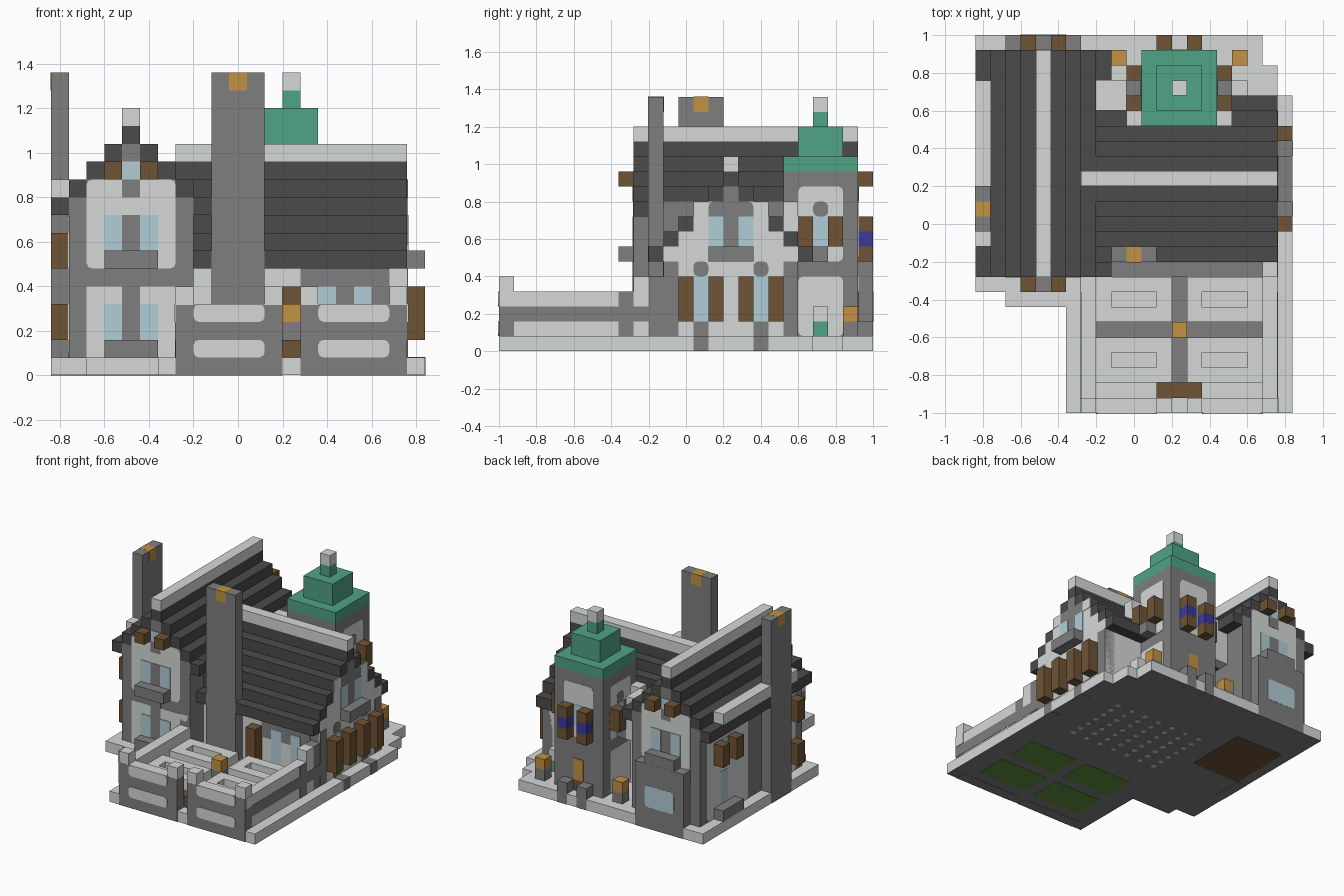
import bpy, bmesh
from mathutils import Vector

cube = bpy.data.objects.get("Cube")
if cube:
    bpy.data.objects.remove(cube)

CELL = 0.08


def material(name, rgb):
    lin = [((c / 255 + 0.055) / 1.055) ** 2.4 for c in rgb] + [1]
    m = bpy.data.materials.new(name)
    m.use_nodes = True
    m.diffuse_color = lin
    m.node_tree.nodes["Principled BSDF"].inputs["Base Color"].default_value = lin
    return m


light = material("light stone", (214, 217, 216))
mid = material("grey stone", (127, 127, 127))
dark = material("dark slate", (75, 75, 75))
wood = material("brown wood", (111, 84, 53))
gold = material("gold", (194, 145, 67))
teal = material("green copper", (80, 163, 133))
glass = material("window glass", (178, 206, 215))
blue = material("banner blue", (58, 58, 152))
grass = material("grass", (95, 143, 63))


def box(name, x, y, z, mat, bevel_axis=None):
    """Box between grid cells; optionally round the edges along one axis."""
    lo = Vector((x[0] - 10.5, y[0] - 12.5, z[0])) * CELL
    hi = Vector((x[1] - 10.5, y[1] - 12.5, z[1])) * CELL
    bm = bmesh.new()
    bmesh.ops.create_cube(bm, size=1)
    for v in bm.verts:
        v.co = [(lo[i] + hi[i]) / 2 + v.co[i] * (hi[i] - lo[i]) for i in range(3)]
    if bevel_axis is not None:
        edges = [e for e in bm.edges
                 if abs((e.verts[0].co - e.verts[1].co).normalized()[bevel_axis]) > 0.9]
        bmesh.ops.bevel(bm, geom=edges, offset=0.025, segments=2, profile=0.5, affect='EDGES')
    me = bpy.data.meshes.new(name)
    bm.to_mesh(me)
    bm.free()
    me.materials.append(mat)
    ob = bpy.data.objects.new(name, me)
    bpy.context.collection.objects.link(ob)
    return ob


def plate(name, axis, at, a, z, mat, layer=1, rounded=False):
    """Thin painted plate on a wall whose normal is the given axis."""
    t = (at - 0.03 * layer, at + 0.03 * layer)
    x, y = (t, a) if axis == 0 else (a, t)
    box(name, x, y, z, mat, axis if rounded else None)


def gable_roof(name, axis, centre, span, z, steps, wall):
    """Stepped roof shell over a stepped gable wall, with a pale ridge."""
    def part(label, a, k, mat):
        x, y = (span, a) if axis == 0 else (a, span)
        box(name + label, x, y, (k, k + 1), mat)
    for s in range(steps):
        h = steps - 0.5 - s
        if h < 1:
            part("_crest", (centre - h, centre + h), z + s, dark)
        else:
            part("_slope", (centre - h, centre - h + 1), z + s, dark)
            part("_slope", (centre + h - 1, centre + h), z + s, dark)
            part("_gable", (centre - h + 1, centre + h - 1), z + s, wall)
    part("_ridge", (centre - 0.5, centre + 0.5), z + steps, light)


# Stepped foundation with a grey underside
for x, y in [((0, 19), (8, 25)), ((18, 20), (8, 23)), ((19, 21), (0, 21)),
             ((2, 7), (7, 9)), ((6, 21), (0, 12))]:
    ob = box("foundation", x, y, (0.02, 1), light)
    ob.data.materials.append(mid)
    for p in ob.data.polygons:
        if p.normal.z < -0.5:
            p.material_index = 1
for x in ((8, 13), (14, 19)):
    for y in ((2, 5), (6, 9)):
        box("grass_underside", x, y, (0, 0.04), grass)
box("wood_underside", (1, 6), (15, 21), (0, 0.04), wood)
for i in range(7):
    for j in range(7):
        x, y = 8 + i * 1.5, 12.2 + j
        box("floor_stud", (x, x + 0.5), (y, y + 0.5), (0, 0.04), light, 2)

# Garden walls, posts and gate step
for x in ((7, 13), (14, 20)):
    box("garden_front_wall", x, (-0.01, 1), (0, 3.95), mid)
    box("garden_wall_top", x, (0, 1), (3.95, 4), light)
for x in ((8, 12), (15, 19)):
    for z in ((1, 2), (3, 4)):
        plate("front_wall_panel", 1, 0, x, z, light, 2, True)
for x, face in ((7, 7), (19, 20)):
    box("garden_side_wall", (x, x + 1), (1, 10), (1, 4), light)
    plate("side_wall_stripe", 0, face, (0, 11), (2, 3), mid)
    plate("side_wall_pier", 0, face, (8, 9), (1, 4), mid)
    plate("corner_panel", 0, face, (0, 1), (3, 4), light, 2)
    box("garden_post", (x, x + 1), (9, 10), (4, 5), light)
for x in (7, 12, 14, 19):
    box("wall_cap", (x, x + 1), (0, 1), (4, 5), light)
box("gate_step", (12, 15), (1, 2), (1, 2), wood)
box("house_corner_pier", (19, 20), (10, 11), (1, 5), mid)

# Garden beds, paths and fountain
for x in (8, 14):
    for y in (2, 6):
        box("bed_edge", (x, x + 5), (y, y + 1), (1, 3), light)
        box("bed_edge", (x, x + 5), (y + 2, y + 3), (1, 3), light)
        for e in (x, x + 4):
            box("bed_side", (e, e + 1), (y + 1, y + 2), (1, 3), light)
box("path_long", (13, 14), (2, 10), (1, 1.06), mid)
box("path_cross", (8, 19), (5, 6), (1, 1.06), mid)
box("fountain_column", (13, 14), (5, 6), (1, 3), mid)
box("fountain_top", (13, 14), (5, 6), (3, 4), gold)
box("terrace_step", (9, 19), (9, 11), (1, 1.5), mid)

# Tall wing with gables at the front and back
box("tall_wing_wall", (1, 8), (9, 24), (1, 10), mid)
gable_roof("tall_roof", 1, 4.5, (9, 24), 10, 4, mid)
for x, y in (((0, 1), (9, 24)), ((8, 9), (9, 10)), ((8, 9), (22, 24))):
    box("tall_roof_eave", x, y, (9, 10), dark)
for y, out in ((9, (8, 9)), (24, (24, 25))):
    plate("upper_panel", 1, y, (2, 7), (6, 11), light, 1, True)
    plate("lower_panel", 1, y, (2, 7), (1, 5), light, 1)
    plate("centre_pier", 1, y, (4, 5), (1, 9), mid, 2)
    plate("keystone", 1, y, (4, 5), (10, 11), mid, 2)
    plate("attic_window", 1, y, (4, 5), (11, 12), glass, 2)
    box("upper_sill", (3, 6), out, (6, 7), mid)
    for x in (3, 5):
        plate("upper_window", 1, y, (x, x + 1), (7, 9), glass, 3)
        plate("lower_window", 1, y, (x, x + 1), (2, 4), glass, 3)
        box("attic_shutter", (x, x + 1), out, (11, 12), wood)
box("front_sill", (3, 6), (8, 9), (1, 2), mid)
box("back_bay", (2, 7), (24, 25.01), (0, 6), mid)
plate("bay_window", 1, 25, (3, 6), (2, 4), glass, 1, True)

# Outer side of the tall wing
for y in ((11, 12), (15, 22)):
    box("eave_ledge", (0, 1), y, (10, 11), light)
plate("side_panel", 0, 1, (17, 23), (1, 9), light, 1, True)
plate("side_panel", 0, 1, (10, 12), (1, 9), light, 1, True)
for z in ((2, 5), (6, 8)):
    plate("side_window", 0, 1, (20, 21), z, glass, 2)
box("side_sill", (0, 1), (19, 22), (1, 2), mid)
for y, z in ((19, 6), (21, 6), (10, 6), (10, 2)):
    box("side_shutter", (0, 1), (y, y + 1), (z, z + 2), wood)

# Low wing with its gable on the +x side
box("low_wing_wall", (8, 20), (11, 20), (1, 6), light)
gable_roof("low_roof", 0, 15.5, (7, 20), 6, 6, light)
for y in ((11, 12), (19, 20)):
    box("corner_pier", (19, 20.03), y, (1, 6), mid)
plate("gable_arch", 0, 20, (14, 17), (7, 10), mid, 1, True)
plate("gable_key", 0, 20, (15, 16), (10, 11), mid)
box("gable_sill", (20, 21), (14, 17), (6, 7), mid)
for y in (13, 17):
    plate("gable_coping", 0, 20, (y, y + 1), (9, 10), light)
for y in (14, 16):
    plate("gable_window", 0, 20, (y, y + 1), (7, 9), glass, 2)
for y in (13, 17):
    plate("ground_window", 0, 20, (y, y + 1), (2, 5), glass)
    plate("window_arch", 0, 20, (y, y + 1), (5, 6), mid, 1, True)
    box("window_foot", (20, 21.03), (y, y + 1), (0, 1.03), mid)
    plate("window_foot", 0, 20, (y, y + 1), (1, 2), mid)
    for s in (y - 1, y + 1):
        box("ground_shutter", (20, 21), (s, s + 1), (2, 5), wood)

# Garden side of the low wing
box("garden_door", (13, 14), (10, 11), (1, 5), wood)
plate("front_band", 1, 11, (14, 19), (4, 6), mid)
for x in (15, 17):
    plate("garden_window", 1, 11, (x, x + 1), (2, 5), glass, 2)

# Chimneys
box("front_chimney", (9, 12), (9.97, 11), (1, 17), mid)
box("front_chimney_pot", (10, 11), (9.95, 11.02), (16, 17.01), gold)
box("side_chimney", (-0.01, 1), (12, 15), (0, 17), mid)
box("side_chimney_pot", (-0.03, 1.02), (13, 14), (16, 17.01), gold)

# Tower with copper roof
box("tower_wall", (11, 16), (19, 24), (1, 12), mid)
for z, inset, top in ((12, 0, 13), (13, 1, 15), (15, 2, 16)):
    box("tower_roof", (11 + inset, 16 - inset), (19 + inset, 24 - inset), (z, top), teal)
box("tower_finial", (13, 14), (21, 22), (16, 17), light)
for x, out in ((11, (10, 11)), (16, (16, 17))):
    plate("tower_panel", 0, x, (20, 23), (6, 11), light, 1, True)
    plate("tower_base_panel", 0, x, (20, 23), (1, 5), light, 1, True)
    plate("tower_window_arch", 0, x, (21, 22), (9, 10), mid, 2, True)
    plate("tower_window", 0, x, (21, 22), (7, 9), glass, 2)
    box("tower_sill", out, (21, 22), (6, 7), mid)
    box("tower_corner_stone", out, (19, 20), (7, 10), light)
    for y in (20, 22):
        box("tower_shutter", out, (y, y + 1), (7, 9), wood)
plate("tower_back_panel", 1, 24, (12, 15), (6, 11), light, 1, True)
plate("tower_back_window", 1, 24, (13, 14), (7, 9), glass, 2)
plate("tower_door", 1, 24, (13, 14), (1, 4), wood)
plate("tower_door_light", 1, 24, (13, 14), (2, 4), gold, 2)
for x in (12, 14):
    box("banner_foot", (x, x + 1), (24, 25), (6, 7), wood)
    box("banner", (x, x + 1), (24, 25), (7, 8), blue)
    box("banner_top", (x, x + 1), (24, 25), (8, 9), wood)
    box("door_pier", (x, x + 1), (24, 25.01), (0, 2), mid)

# Pale stones in the roof valley
box("valley_stone", (8, 10), (20, 22), (6, 10), light)

# Lamps beside the tower and a planter
for x in (9, 17):
    box("lamp_foot", (x, x + 1), (23, 24), (1, 2), mid)
    box("lamp", (x, x + 1), (23, 24), (2, 3), gold)
box("planter", (17, 18), (21, 22), (1, 2), teal)
box("planter_top", (17, 18), (21, 22), (2, 3), light)
